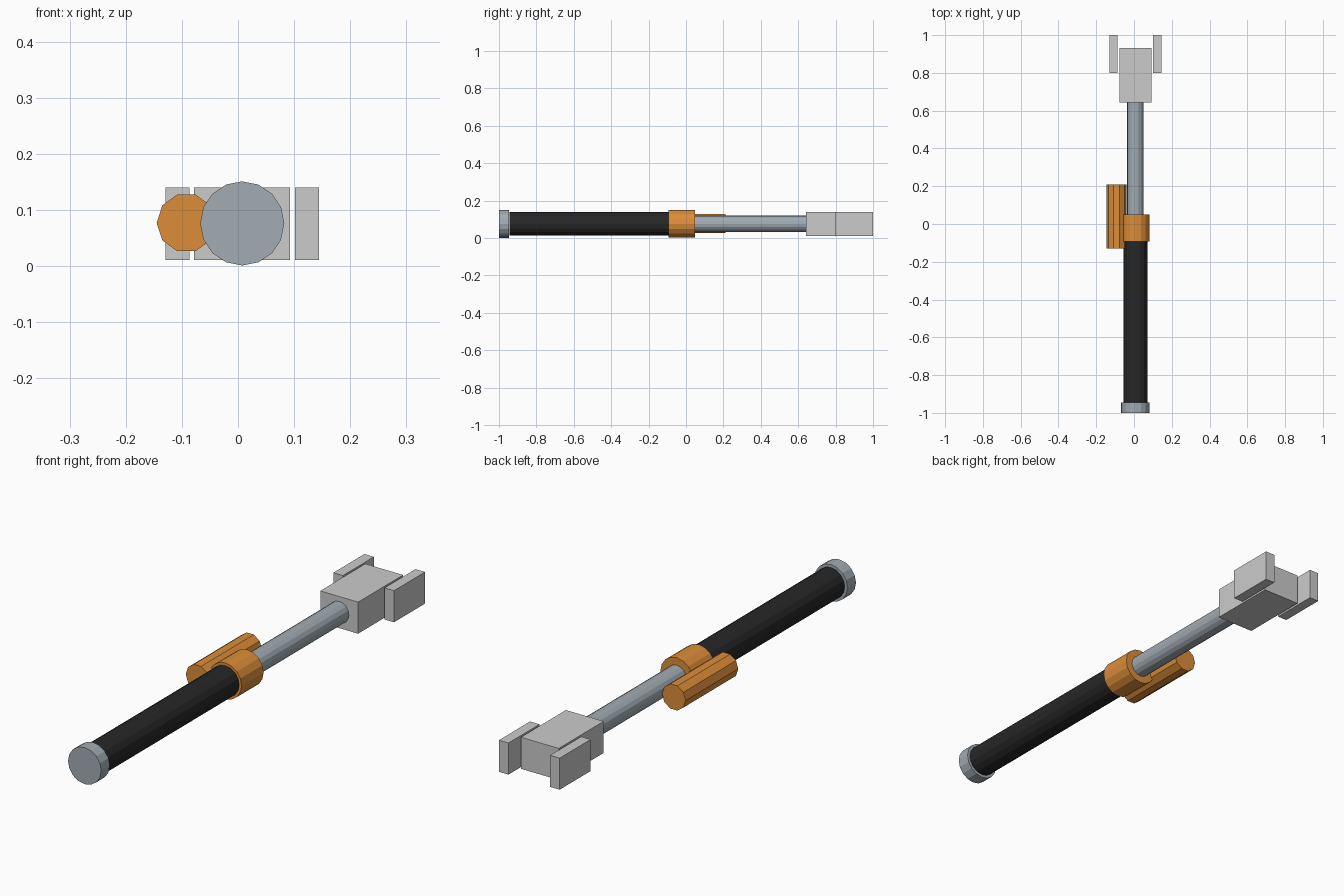
import bpy
from math import pi

if "Cube" in bpy.data.objects:
    bpy.data.objects.remove(bpy.data.objects["Cube"])

AX, AZ = 0.0075, 0.076   # shaft axis


def material(name, color):
    m = bpy.data.materials.new(name)
    m.diffuse_color = color
    m.use_nodes = True
    m.node_tree.nodes["Principled BSDF"].inputs["Base Color"].default_value = m.diffuse_color
    return m


orange = material("orange", (0.72, 0.27, 0.04, 1))
black = material("black", (0.02, 0.02, 0.02, 1))
steel = material("steel", (0.36, 0.41, 0.45, 1))


def rod(name, r, y0, y1, mat, sides=16, x=AX, z=AZ, roll=0):
    bpy.ops.mesh.primitive_cylinder_add(
        vertices=sides, radius=r, depth=y1 - y0,
        location=(x, (y0 + y1) / 2, z), rotation=(pi / 2, roll, 0))
    o = bpy.context.object
    o.name = name
    o.data.materials.append(mat)
    return o


def box(name, x0, x1, y0, y1, z0, z1):
    bpy.ops.mesh.primitive_cube_add(
        size=1, location=((x0 + x1) / 2, (y0 + y1) / 2, (z0 + z1) / 2))
    o = bpy.context.object
    o.name = name
    o.scale = (x1 - x0, y1 - y0, z1 - z0)
    return o


# Handle
rod("end_cap", 0.075, -1.0, -0.945, steel)
rod("grip", 0.063, -0.945, -0.085, black)

# Collar and shaft
rod("collar", 0.074, -0.093, 0.049, orange)
rod("shaft", 0.044, 0.0, 0.645, steel)

# Side cylinder, ten-sided with a corner facing outwards
rod("side_cylinder", 0.053, -0.13, 0.21, orange, sides=10,
    x=-0.092, z=AZ + 0.001, roll=pi / 2)

# Head block and the two free-standing side plates
box("head_block", -0.078, 0.093, 0.642, 0.932, 0.011, 0.14)
for side, name in ((-1, "left_plate"), (1, "right_plate")):
    inner, outer = AX + side * 0.094, AX + side * 0.137
    box(name, min(inner, outer), max(inner, outer), 0.80, 1.0, 0.011, 0.14)
